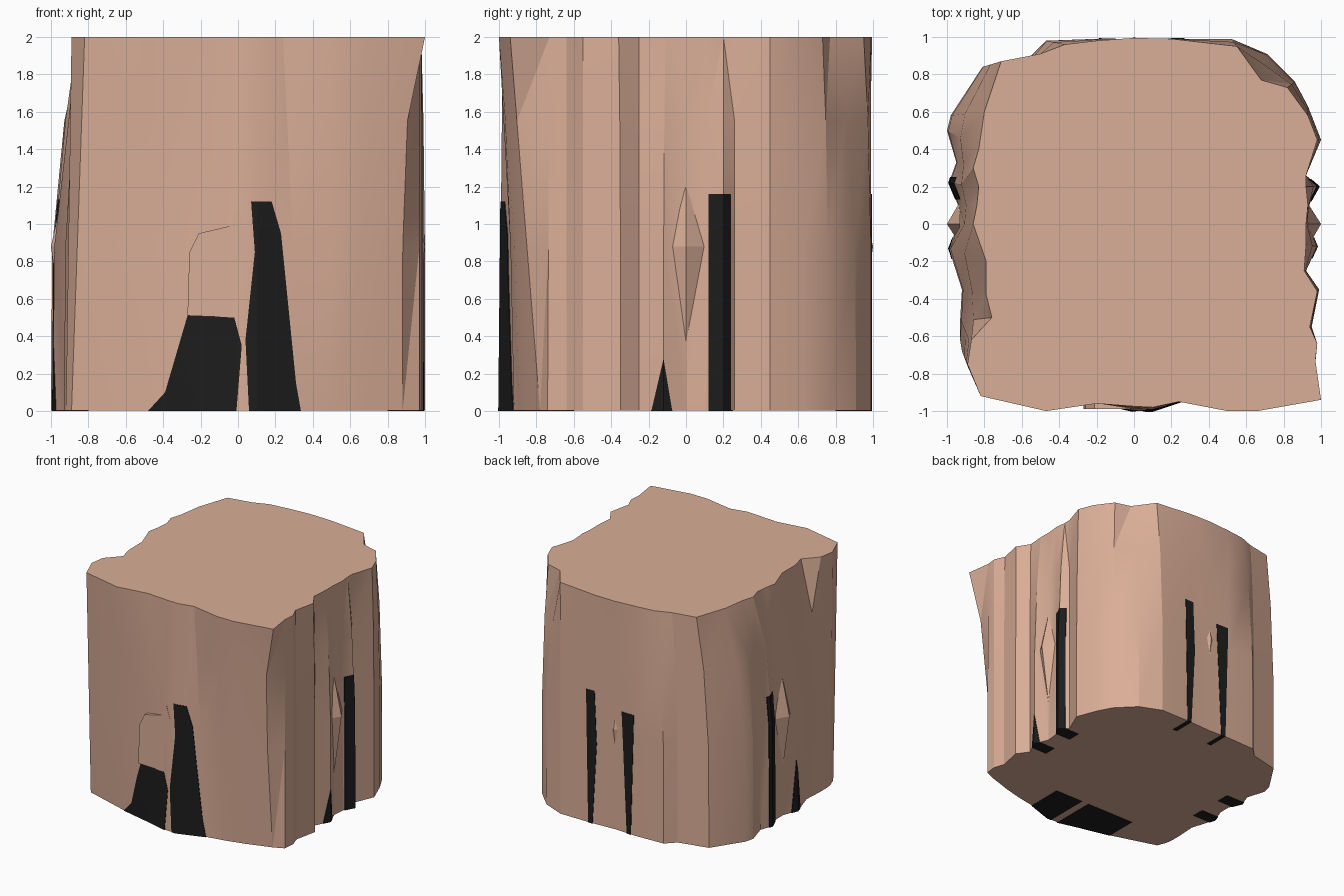
import bpy, bmesh, math
from mathutils import Matrix

if "Cube" in bpy.data.objects:
    bpy.data.objects.remove(bpy.data.objects["Cube"])


def material(name, rgb):
    m = bpy.data.materials.new(name)
    m.diffuse_color = (*rgb, 1)
    m.use_nodes = True
    m.node_tree.nodes["Principled BSDF"].inputs["Base Color"].default_value = m.diffuse_color
    return m


BARK = material("pale brown wood", (0.70, 0.42, 0.31))
DARK = material("black hollow", (0.012, 0.012, 0.012))

# Outline at the foot and at the rim, point for point, anticlockwise from front left
FOOT = [(-.89, -.76), (-.5, -.88), (-.2, -.95), (-.01, -1), (.1, -1), (.34, -.92),
        (.5, -.89), (.66, -.85), (.88, -.78), (.97, -.74), (.98, -.64), (.95, -.55),
        (.99, -.35), (.92, -.25), (.98, -.12), (.93, 0), (.94, .11), (.99, .2),
        (.92, .26), (1, .45), (.93, .63), (.86, .76), (.71, .91), (.52, .99),
        (.22, .99), (0, .98), (-.2, .99), (-.47, .98), (-.55, .9), (-.81, .84),
        (-.98, .58), (-1, .5), (-.95, .33), (-.99, .22), (-.94, .1), (-.94, 0),
        (-.99, -.13), (-.92, -.35), (-.93, -.52), (-.93, -.62), (-.92, -.68)]
RIM = [(-.82, -.92), (-.47, -1), (-.2, -.96), (0, -.975), (.1, -.98), (.24, -.95),
       (.5, -1), (.66, -1), (1, -.94), (.97, -.73), (.98, -.64), (.94, -.55),
       (.98, -.36), (.91, -.25), (.92, -.11), (.92, 0), (.93, .1), (.92, .2),
       (.92, .26), (.98, .45), (.93, .58), (.82, .73), (.68, .77), (.55, .95),
       (.2, .99), (0, .995), (-.2, .98), (-.37, .96), (-.5, .91), (-.71, .87),
       (-.8, .6), (-.83, .4), (-.86, .3), (-.83, .2), (-.84, .1), (-.86, 0),
       (-.79, -.2), (-.79, -.38), (-.76, -.5), (-.87, -.62), (-.89, -.75)]
CORNER = 8  # front right corner, which flares only near the rim


def finish(bm, name, mat, turn=0):
    bmesh.ops.recalc_face_normals(bm, faces=bm.faces)
    bm.transform(Matrix.Rotation(turn * math.pi / 2, 4, 'Z'))
    me = bpy.data.meshes.new(name)
    bm.to_mesh(me)
    bm.free()
    me.materials.append(mat)
    ob = bpy.data.objects.new(name, me)
    bpy.context.collection.objects.link(ob)
    return ob


def stump(name, grow, base):
    """Closed body lofted from the foot outline to the rim outline."""
    bm = bmesh.new()
    rows = []
    for z, bulge in ((base, 0), (.88, .04), (1.55, .42), (2, 1)):
        row = []
        for i, ((a, b), (c, d)) in enumerate(zip(FOOT, RIM)):
            t = z / 2 if b < -.6 else bulge      # front leans evenly, the rest bulges
            tx = t ** 6 if i == CORNER else t
            row.append(bm.verts.new(((a + (c - a) * tx) * grow, (b + (d - b) * t) * grow, z)))
        rows.append(row)
    n = len(FOOT)
    for lo, hi in zip(rows, rows[1:]):
        for i in range(n):
            j = (i + 1) % n
            bm.faces.new((lo[i], lo[j], hi[j], hi[i]))
    bm.faces.new(rows[0][::-1])
    bm.faces.new(rows[-1])
    bmesh.ops.triangulate(bm, faces=bm.faces)
    return finish(bm, name, BARK)


def prism(name, outline, near, far, mat, turn):
    """Outline given as (sideways, height) on the front, pushed inwards, then turned."""
    bm = bmesh.new()
    outer = [bm.verts.new((u, -far, z)) for u, z in outline]
    inner = [bm.verts.new((u, -near, z)) for u, z in outline]
    bm.faces.new(outer)
    bm.faces.new(inner[::-1])
    for i in range(len(outline)):
        j = (i + 1) % len(outline)
        bm.faces.new((outer[i], inner[i], inner[j], outer[j]))
    return finish(bm, name, mat, turn)


body = stump("stump_body", 1, 0.002)
skin = stump("skin_helper", 1.004, 0)
skin.hide_render = True


def hollow(name, outline, turn, depth=.8):
    """Dark block trimmed so its outer face follows the bark."""
    ob = prism(name, outline, depth, 1.2, DARK, turn)
    mod = ob.modifiers.new("trim", 'BOOLEAN')
    mod.operation = 'INTERSECT'
    mod.solver = 'EXACT'
    mod.object = skin
    bpy.context.view_layer.update()
    me = bpy.data.meshes.new_from_object(ob.evaluated_get(bpy.context.evaluated_depsgraph_get()))
    ob.modifiers.clear()
    ob.data = me
    me.materials.clear()
    me.materials.append(DARK)
    for p in me.polygons:
        p.material_index = 0


# Dark hollows: front, right, back, left
L = -.02
hollow("front_hollow_wide", [(-.5, L), (-.39, .1), (-.27, .51), (-.02, .5), (.02, .35), (-.01, L)], 0, .6)
hollow("front_hollow_tall", [(.06, L), (.04, .38), (.09, .85), (.07, 1.12), (.18, 1.12),
                             (.23, .95), (.31, .15), (.34, L)], 0, .6)
hollow("right_hollow_tall", [(.12, L), (.12, 1.16), (.24, 1.16), (.24, L)], 1)
hollow("right_hollow_low", [(-.19, L), (-.12, .28), (-.07, L)], 1)
hollow("back_hollow_tall", [(-.25, L), (-.27, 1.16), (-.19, 1.16), (-.17, .7), (-.21, L)], 2)
hollow("back_hollow_taper", [(.12, L), (.07, 1.05), (.19, 1.05), (.16, L)], 2)
hollow("left_hollow_tall", [(-.25, L), (-.25, 1.13), (-.13, 1.13), (-.13, L)], 3)
hollow("left_hollow_low", [(.07, L), (.12, .45), (.19, L)], 3)
bpy.data.objects.remove(skin)

# Raised splinter between each pair of side hollows
for side, turn in (("right", 1), ("back", 2), ("left", 3)):
    bm = bmesh.new()
    ring = [bm.verts.new((u, -.93, z)) for u, z in ((0, .37), (.11, .88), (0, 1.2), (-.12, .88))]
    tip = bm.verts.new((0, -1, .88))
    bm.faces.new(ring)
    for i in range(4):
        bm.faces.new((ring[i], ring[(i + 1) % 4], tip))
    finish(bm, side + "_splinter", BARK, turn)

# Ledge of wood above the wide front hollow
prism("front_ledge", [(-.27, .51), (-.26, .85), (-.21, .95), (-.04, .99), (0, 1.09),
                      (.06, .9), (.07, .62), (-.02, .5)], .85, .99, BARK, 0)

# Soft facets on the body, sharp edges kept
bpy.ops.object.select_all(action='DESELECT')
body.select_set(True)
bpy.context.view_layer.objects.active = body
bpy.ops.object.shade_smooth_by_angle(angle=math.radians(20))
